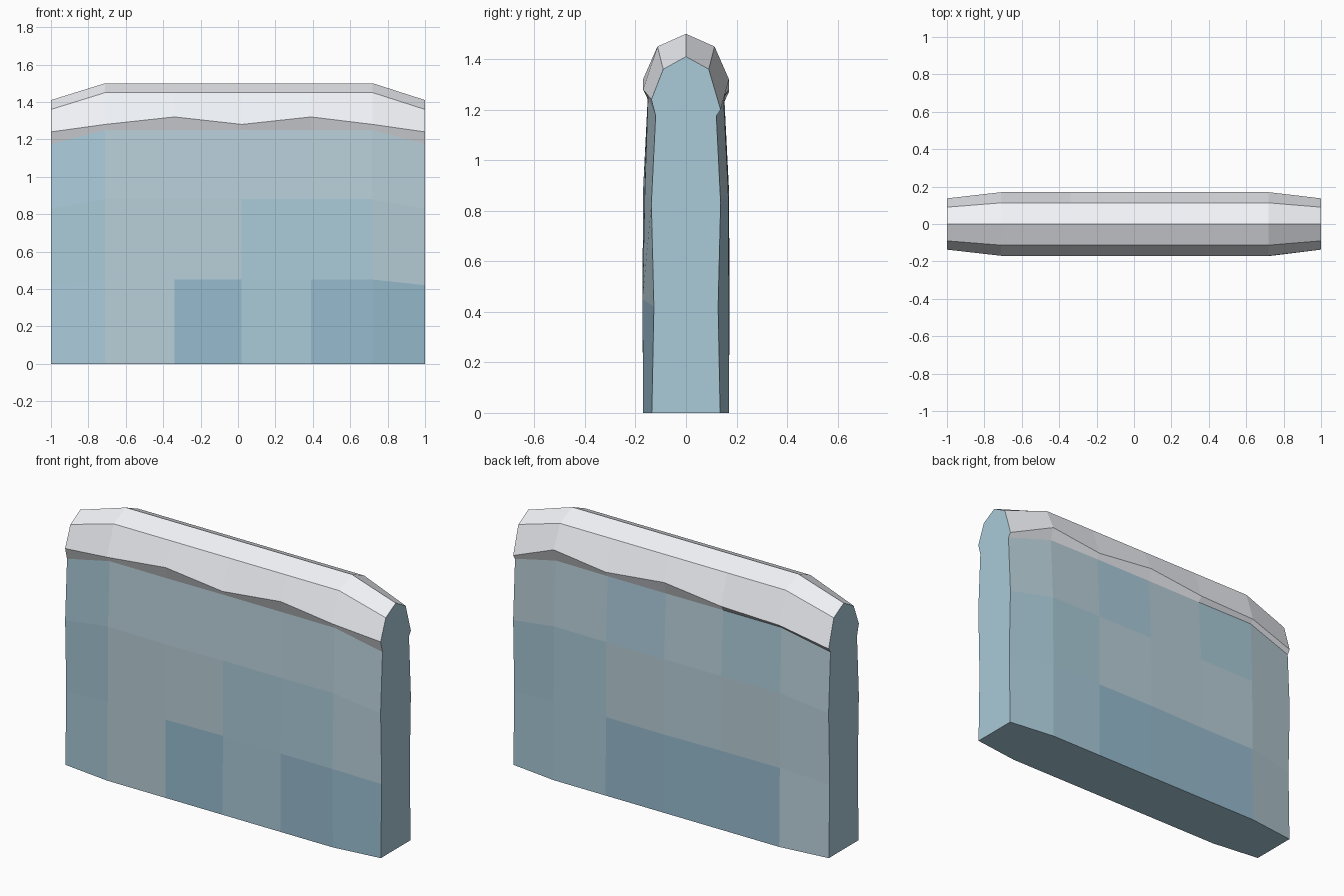
import bpy, bmesh, random

if "Cube" in bpy.data.objects:
    bpy.data.objects.remove(bpy.data.objects["Cube"])

random.seed(4)


def material(name, rgb):
    m = bpy.data.materials.new(name)
    m.diffuse_color = (*rgb, 1)
    m.use_nodes = True
    m.node_tree.nodes["Principled BSDF"].inputs["Base Color"].default_value = m.diffuse_color
    return m


MATS = [material("ice_mid", (0.40, 0.59, 0.69)),
        material("ice_deep", (0.31, 0.50, 0.62)),
        material("ice_pale", (0.48, 0.62, 0.69)),
        material("snow", (0.88, 0.90, 0.94))]

# Stations along the wall, and the wavy height of the snow lip on each side
XS = [-1, -0.71, -0.34, 0.02, 0.39, 0.72, 1]
LIP_FRONT = [1.24, 1.28, 1.32, 1.28, 1.32, 1.28, 1.24]
LIP_BACK = [1.20, 1.27, 1.28, 1.32, 1.28, 1.32, 1.20]

# Ice shade of each block per row, bottom row first, from -x to +x
SHADE_FRONT = ["021011", "022002", "022222"]
SHADE_BACK = ["211100", "222200", "202022"]


def half_profile(lip, end):
    """(y, z) from the foot up to the shoulder of the snow cap."""
    if end:
        return [(0.135, 0), (0.127, 0.42), (0.137, 0.83), (0.12, 1.175),
                (0.137, lip), (0.09, 1.36)]
    j = lambda: random.uniform(-0.005, 0.005)
    return [(0.17, 0), (0.168 + j(), 0.45), (0.167 + j(), 0.88),
            (0.15 + j() / 2, 1.25), (0.17, lip), (0.113, 1.45)]


# Wall: rings run from the front foot, over the ridge, to the back foot
bm = bmesh.new()
rings = []
for i, x in enumerate(XS):
    end = i in (0, len(XS) - 1)
    front = [(-y, z) for y, z in half_profile(LIP_FRONT[i], end)]
    back = half_profile(LIP_BACK[i], end)[::-1]
    ridge = [(0, 1.41 if end else 1.5)]
    rings.append([bm.verts.new((x, y, z)) for y, z in front + ridge + back])

n = len(rings[0])
for i, (a, b) in enumerate(zip(rings, rings[1:])):
    for k in range(n - 1):
        f = bm.faces.new((a[k], b[k], b[k + 1], a[k + 1]))
        if k < 3:
            f.material_index = int(SHADE_FRONT[k][i])
        elif k > n - 5:
            f.material_index = int(SHADE_BACK[n - 2 - k][i])
        else:
            f.material_index = 3
    # Underside strip
    bm.faces.new((a[-1], b[-1], b[0], a[0]))

# Flat ice ends
bm.faces.new(rings[0])
bm.faces.new(rings[-1][::-1])
bmesh.ops.recalc_face_normals(bm, faces=bm.faces)

mesh = bpy.data.meshes.new("snow_capped_ice_wall")
bm.to_mesh(mesh)
bm.free()
for m in MATS:
    mesh.materials.append(m)
wall = bpy.data.objects.new("snow_capped_ice_wall", mesh)
bpy.context.collection.objects.link(wall)
